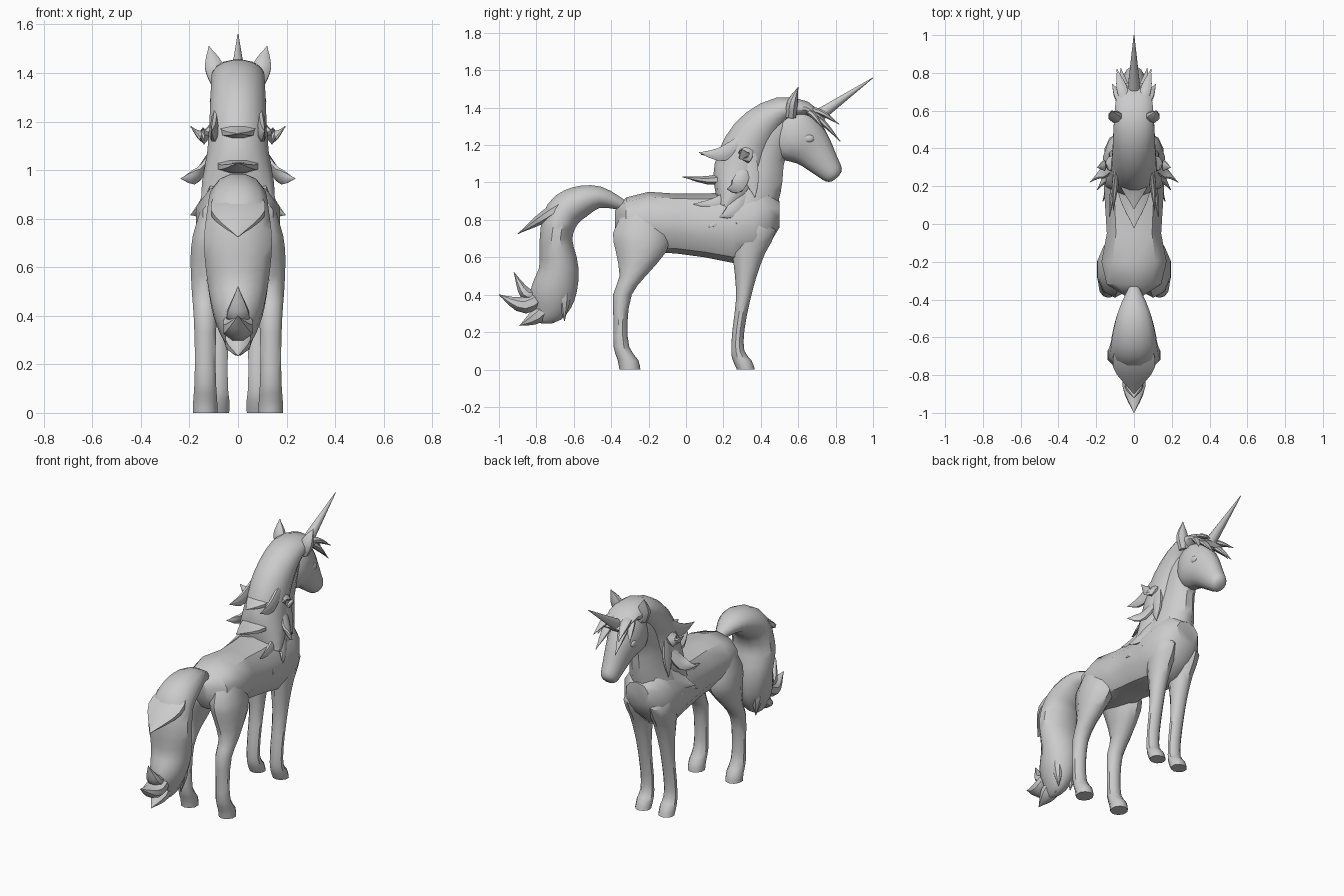
import bpy
import bmesh
from math import sin, cos, pi, radians, copysign
from mathutils import Vector

default_cube = bpy.data.objects.get("Cube")
if default_cube:
    bpy.data.objects.remove(default_cube, do_unlink=True)

coat = bpy.data.materials.new("plain grey")
coat.use_nodes = True
coat.diffuse_color = (0.6, 0.6, 0.6, 1)
coat.node_tree.nodes["Principled BSDF"].inputs["Base Color"].default_value = coat.diffuse_color
parts = []


def finish(name, bm, mirror):
    """Turn a bmesh into a named, coloured and optionally mirrored object."""
    bmesh.ops.recalc_face_normals(bm, faces=bm.faces)
    mesh = bpy.data.meshes.new(name)
    bm.to_mesh(mesh)
    bm.free()
    mesh.materials.append(coat)
    obj = bpy.data.objects.new(name, mesh)
    bpy.context.collection.objects.link(obj)
    if mirror:
        obj.modifiers.new("both sides", 'MIRROR').use_axis[0] = True
    parts.append(obj)


def resample(sections, steps):
    """Smooth a list of equal-length tuples with a Catmull-Rom curve."""
    points = [Vector(section) for section in sections]
    last = len(points) - 1
    smooth = []
    for i in range(last):
        before, start = points[max(i - 1, 0)], points[i]
        end, after = points[i + 1], points[min(i + 2, last)]
        for k in range(steps):
            t = k / steps
            smooth.append((start * 2 + (end - before) * t
                           + (before * 2 - start * 5 + end * 4 - after) * t ** 2
                           + (start * 3 - before - end * 3 + after) * t ** 3) / 2)
    return smooth + [points[last]]


def loft(name, sections, sides=10, steps=2, mirror=False, axis=None, power=1):
    """Skin rings given as (x, y, z, half width, half depth)."""
    sections = resample(sections, steps)
    bm = bmesh.new()
    rings = []
    for i, section in enumerate(sections):
        centre = Vector(section[:3])
        ahead = Vector(sections[min(i + 1, len(sections) - 1)][:3])
        behind = Vector(sections[max(i - 1, 0)][:3])
        tangent = Vector(axis or (ahead - behind)).normalized()
        across = (Vector((1, 0, 0)) - tangent * tangent.x).normalized()
        normal = tangent.cross(across)
        width, depth = (max(size, 0.002) for size in section[3:])
        ring = []
        for k in range(sides):
            angle = 2 * pi * (k + 0.5) / sides
            u, v = (copysign(abs(f) ** power, f) for f in (cos(angle), sin(angle)))
            ring.append(bm.verts.new(centre + across * u * width + normal * v * depth))
        rings.append(ring)
    for ring, following in zip(rings, rings[1:]):
        for k in range(sides):
            j = (k + 1) % sides
            bm.faces.new((ring[k], ring[j], following[j], following[k]))
    bm.faces.new(rings[0])
    bm.faces.new(rings[-1])
    finish(name, bm, mirror)


def central(rows):
    """Sections lying on the centre plane."""
    return [(0, *row) for row in rows]


def lock(name, root, tip, width, depth, sag=.05, mirror=True):
    """A strand of hair that sags and swells halfway and ends in a point."""
    root, tip = Vector(root), Vector(tip)
    bend = (root + tip) / 2 - Vector((0, 0, sag))
    loft(name, [(*root, width * .7, depth * .7), (*bend, width, depth), (*tip, 0, 0)],
         sides=8, steps=4, mirror=mirror)


def leg(name, foot_x, lean, rows):
    """Level rings given as (y, z, half depth); width follows depth."""
    sections = [(foot_x - lean * max(z - .5, 0), y, z, .03 + .4 * depth, depth)
                for y, z, depth in rows]
    loft(name, sections, mirror=True, axis=(0, 0, -1))


# Trunk, from rump to chest
loft("trunk", central([
    (-.38, .8, .05, .05), (-.32, .79, .15, .13), (-.2, .79, .18, .16),
    (-.05, .78, .15, .16), (.1, .77, .16, .17), (.25, .76, .17, .19),
    (.36, .77, .17, .19), (.44, .81, .14, .15), (.5, .83, .08, .07)]),
    axis=(0, 1, 0), steps=1, power=.85)

# Neck and head
loft("neck", central([
    (.29, .8, .16, .18), (.36, 1, .11, .16), (.4, 1.14, .09, .135),
    (.46, 1.27, .09, .12), (.54, 1.36, .07, .08)]), sides=12, steps=3)
loft("head", central([
    (.51, 1.37, .05, .06), (.55, 1.31, .09, .13), (.6, 1.23, .1, .15),
    (.68, 1.17, .08, .11), (.74, 1.1, .065, .08), (.79, 1.04, .05, .055),
    (.8, 1.02, .02, .02)]), sides=14, steps=3, axis=(0, .62, -.78))
loft("horn", central([(.67, 1.33, .04, .04), (1, 1.56, 0, 0)]), sides=12, steps=1)
loft("ear", [(.08, .56, 1.35, .03, .03), (.1, .57, 1.43, .04, .03),
             (.12, .6, 1.51, 0, 0)], sides=8, steps=4, mirror=True)

# Eyes
bm = bmesh.new()
bmesh.ops.create_uvsphere(bm, u_segments=12, v_segments=8, radius=.03)
bmesh.ops.scale(bm, vec=(.4, 1, .7), verts=bm.verts)
bmesh.ops.translate(bm, vec=(.085, .655, 1.235), verts=bm.verts)
finish("eye", bm, True)

# Legs with hooves; the front pair stands closer together
leg("hind_leg", .135, .15, [
    (-.23, .85, .1), (-.24, .73, .15), (-.24, .63, .135), (-.285, .5, .07), (-.34, .4, .05),
    (-.35, .25, .037), (-.345, .12, .042), (-.31, .05, .055), (-.3, 0, .056)])
leg("front_leg", .083, 0, [
    (.34, .82, .08), (.36, .74, .12), (.335, .62, .087), (.32, .5, .058), (.305, .37, .038),
    (.28, .21, .032), (.277, .1, .035), (.3, .05, .05), (.32, 0, .048)])

# Mane draped over the back of the neck and shoulders
loft("mane", central([
    (.74, 1.335, .075, .015), (.64, 1.395, .1, .04), (.51, 1.385, .11, .075),
    (.4, 1.3, .115, .11), (.325, 1.19, .12, .13), (.285, 1.06, .13, .14),
    (.25, .95, .15, .11), (.21, .87, .155, .05)]), sides=16)
lock("mane_back_upper", (0, .37, 1.28), (0, .08, 1.15), .085, .035, mirror=False)
lock("mane_back_lower", (0, .35, 1.1), (0, -.02, 1.03), .09, .03, mirror=False)
side_strands = {  # tip of each strand, with the height of its root
    (.11, .07, 1.16): 1.25, (.235, .22, .965): 1.1, (.195, .3, 1.18): 1.2,
    (.165, .12, .76): 1, (.165, .27, .78): 1, (.13, .04, .885): 1,
    (.135, .37, .92): 1.25, (.195, .18, .815): 1}
for tip, root_height in side_strands.items():
    lock("mane_side_lock", (.09, .33, root_height), tip, .018, .042)

# Forelock spreading over the brow
for tip in ((.07, .825, 1.22), (.09, .82, 1.31), (.115, .74, 1.28)):
    lock("forelock", (.04, .62, 1.4), tip, .03, .018, sag=-.02)

# Tail with curled ends
loft("tail", central([
    (-.34, .88, .03, .03), (-.46, .92, .085, .06), (-.57, .895, .115, .09),
    (-.66, .83, .13, .1), (-.695, .7, .145, .09), (-.68, .54, .13, .11),
    (-.71, .41, .105, .125), (-.75, .32, .065, .1), (-.8, .27, .02, .03)]),
    sides=12, steps=3)
lock("tail_top_lock", (0, -.6, .92), (0, -.9, .725), .12, .035, sag=0, mirror=False)
lock("tail_up_curl", (0, -.8, .4), (0, -.92, .52), .05, .035, mirror=False)
lock("tail_end_curl", (0, -.72, .43), (0, -1, .4), .065, .05, sag=.07, mirror=False)
lock("tail_end_low", (0, -.7, .38), (0, -.89, .235), .055, .045, sag=.02, mirror=False)
for tip in ((.045, -.65, .26), (.02, -.71, .25)):
    lock("tail_side_lock", (.06, -.65, .5), tip, .035, .035, sag=0)

# Smooth shading with crisp edges
bpy.ops.object.select_all(action='DESELECT')
for obj in parts:
    obj.select_set(True)
bpy.context.view_layer.objects.active = parts[0]
bpy.ops.object.shade_smooth_by_angle(angle=radians(40))
